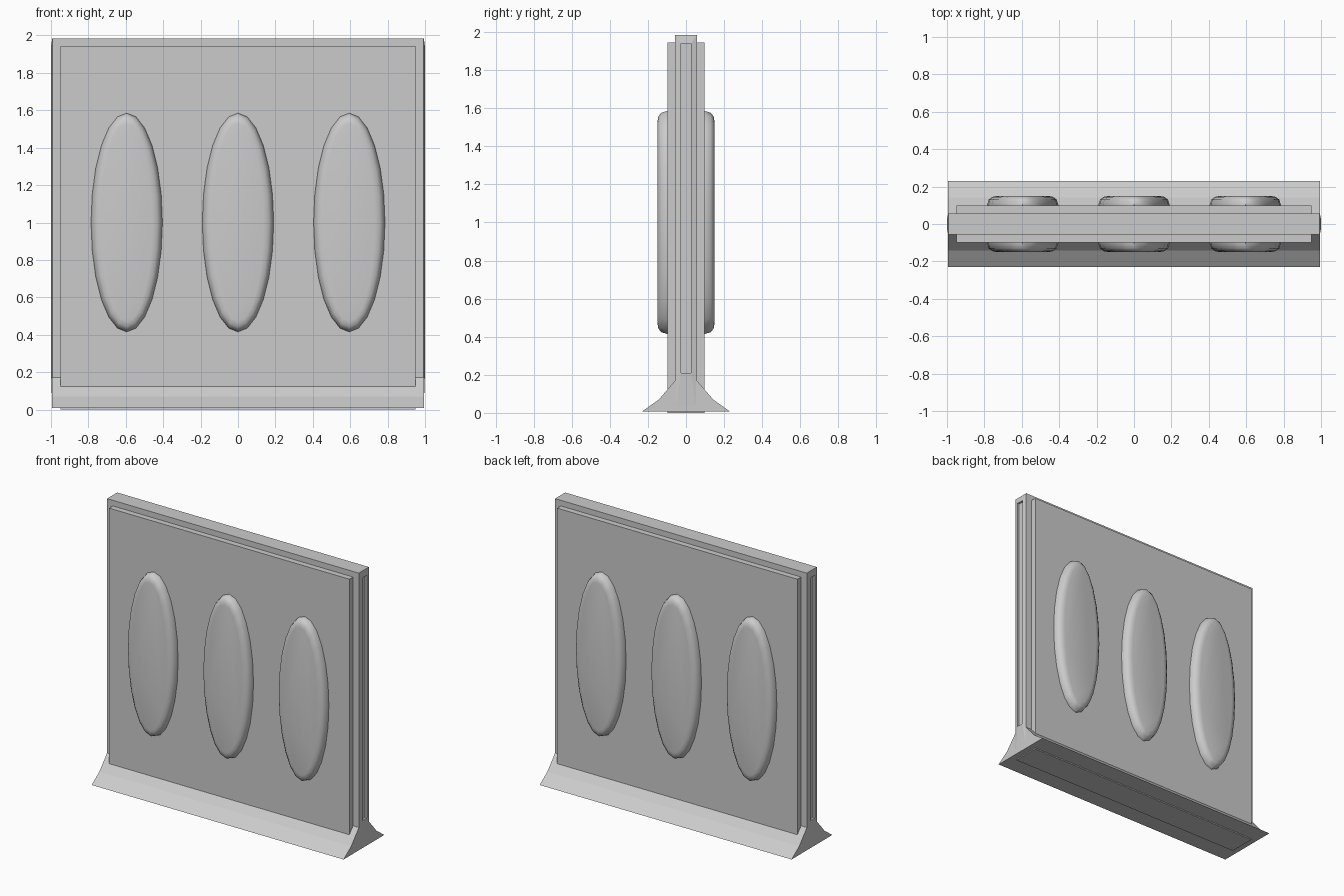
import bpy, bmesh, math

if "Cube" in bpy.data.objects:
    bpy.data.objects.remove(bpy.data.objects["Cube"])


def loft(name, rings, smooth=False):
    """Skin a list of equal-length point rings and cap both ends."""
    bm = bmesh.new()
    loops = [[bm.verts.new(p) for p in ring] for ring in rings]
    n = len(loops[0])
    for a, b in zip(loops, loops[1:]):
        for i in range(n):
            j = (i + 1) % n
            bm.faces.new((a[i], a[j], b[j], b[i]))
    bm.faces.new(loops[0])
    bm.faces.new(loops[-1])
    bmesh.ops.recalc_face_normals(bm, faces=bm.faces)
    mesh = bpy.data.meshes.new(name)
    bm.to_mesh(mesh)
    bm.free()
    obj = bpy.data.objects.new(name, mesh)
    bpy.context.collection.objects.link(obj)
    if smooth:
        bpy.ops.object.select_all(action='DESELECT')
        obj.select_set(True)
        bpy.context.view_layer.objects.active = obj
        bpy.ops.object.shade_smooth_by_angle(angle=math.radians(40))
    return obj


def rect(x, hy, z0, z1):
    return [(x, -hy, z0), (x, hy, z0), (x, hy, z1), (x, -hy, z1)]


# Core slab, with a shallow slot in each slightly crowned end
ends = [(0.985, 0.026, 0.21, 1.94), (1.0, 0.026, 0.21, 1.94),
        (0.993, 0.057, 0.008, 1.985)]
loft("core_slab", [rect(-x, *r) for x, *r in ends] +
     [rect(x, *r) for x, *r in reversed(ends)])

# Thicker inset panel showing on both faces
loft("face_panel", [rect(-0.948, 0.098, 0, 1.945), rect(0.948, 0.098, 0, 1.945)])

# Flared foot, concave on both sides
half = [(0.23, 0.008), (0.143, 0.07), (0.098, 0.122), (0.057, 0.17)]
profile = half + [(-y, z) for y, z in reversed(half)]
loft("flared_foot", [[(x, y, z) for y, z in profile] for x in (-0.994, 0.994)])

# Three cushioned ovals running right through the panel
rim = [(0.15, 0.055), (0.145, 0.028), (0.13, 0.009), (0.1, 0.0)]
layers = rim + [(-y, inset) for y, inset in reversed(rim)]
SIDES = 24
for label, cx in (("left", -0.595), ("middle", 0.0), ("right", 0.595)):
    rings = []
    for y, inset in layers:
        ring = []
        for i in range(SIDES):
            a = 2 * math.pi * i / SIDES
            ring.append((cx + (0.191 - inset) * math.sin(a), y,
                         1.0 + (0.585 - inset) * math.cos(a)))
        rings.append(ring)
    loft("oval_" + label, rings, smooth=True)
